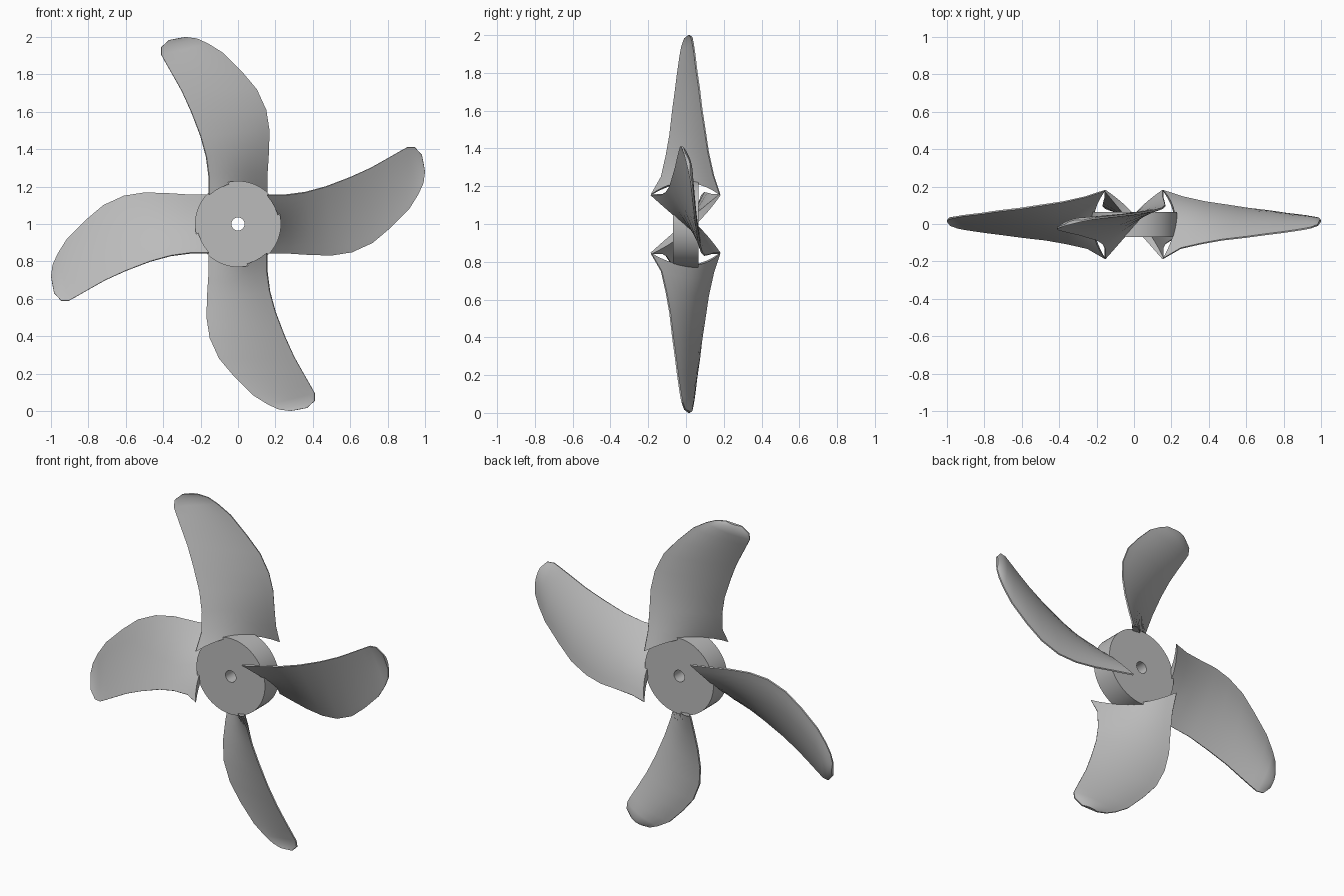
import bpy, bmesh, math
from mathutils import Vector

cube = bpy.data.objects.get("Cube")
if cube:
    bpy.data.objects.remove(cube, do_unlink=True)

grey = bpy.data.materials.new("plain grey")
grey.use_nodes = True
colour = (0.5, 0.5, 0.5, 1)
grey.diffuse_color = colour
grey.node_tree.nodes["Principled BSDF"].inputs["Base Color"].default_value = colour

CENTRE = Vector((0, 0, 1))
HUB_R, BORE_R, HUB_FRONT, HUB_BACK = 0.23, 0.035, -0.07, 0.065


def add_object(name, mesh, turn=0):
    obj = bpy.data.objects.new(name, mesh)
    bpy.context.collection.objects.link(obj)
    obj.location = CENTRE
    obj.rotation_euler.y = turn
    return obj


def finish_mesh(bm, name):
    bmesh.ops.recalc_face_normals(bm, faces=bm.faces)
    mesh = bpy.data.meshes.new(name)
    bm.to_mesh(mesh)
    bm.free()
    mesh.materials.append(grey)
    return mesh


def bridge(bm, a, b):
    n = len(a)
    for i in range(n):
        j = (i + 1) % n
        bm.faces.new((a[i], a[j], b[j], b[i]))


# Hub: a short tube with a small bore
bm = bmesh.new()
profile = [(HUB_R, HUB_FRONT), (HUB_R, HUB_BACK), (BORE_R, HUB_BACK), (BORE_R, HUB_FRONT)]
SIDES = 64
rings = []
for r, y in profile:
    angles = [math.tau * i / SIDES for i in range(SIDES)]
    rings.append([bm.verts.new((r * math.cos(a), y, r * math.sin(a))) for a in angles])
for i in range(4):
    bridge(bm, rings[i], rings[(i + 1) % 4])
hub = add_object("hub", finish_mesh(bm, "hub"))

# Blade edges from root to tip, as x, y, z from the hub centre
front_edge = [(-.155, -.185, .155), (-.155, -.13, .25), (-.17, -.105, .36), (-.2, -.085, .47),
              (-.25, -.07, .6), (-.3, -.055, .71), (-.345, -.045, .79), (-.385, -.035, .86),
              (-.41, -.028, .905), (-.41, -.02, .945), (-.37, -.006, .983)]
back_edge = [(.155, .18, .155), (.155, .145, .26), (.163, .118, .38), (.167, .1, .5),
             (.15, .083, .61), (.1, .07, .72), (.02, .056, .815), (-.08, .044, .915),
             (-.16, .035, .965), (-.22, .028, .992), (-.28, .016, 1.0)]
root_bulge = {0: .065, 1: .03, 2: .01}   # the root follows the round hub
STEPS = 10

bm = bmesh.new()
sections = []
for k, (p, q) in enumerate(zip(front_edge, back_edge)):
    p, q = Vector(p), Vector(q)
    chord = q - p
    normal = Vector((-chord.y, chord.x, 0)).normalized()
    t = k / (len(front_edge) - 1)
    half = 0.022 - 0.013 * t
    camber = 0.015 if k < len(front_edge) - 1 else 0.005
    back, front = [], []
    for s in range(STEPS + 1):
        u = 2 * s / STEPS - 1
        arch = 1 - u * u
        mid = p + chord * (s / STEPS) + normal * camber * arch
        mid.z += root_bulge.get(k, 0) * arch
        thick = normal * (0.004 + (half - 0.004) * arch)
        back.append(bm.verts.new(mid + thick))
        front.append(bm.verts.new(mid - thick))
    sections.append(back + front[::-1])
for a, b in zip(sections, sections[1:]):
    bridge(bm, a, b)
# Close root and tip with strips of quads
for ring in (sections[0], sections[-1]):
    for s in range(STEPS):
        bm.faces.new((ring[s], ring[s + 1], ring[-2 - s], ring[-1 - s]))
blade_mesh = finish_mesh(bm, "blade")

# Four blades around the hub
names = ["top_blade", "left_blade", "bottom_blade", "right_blade"]
blades = [add_object(n, blade_mesh, i * math.pi / 2) for i, n in enumerate(names)]

# Smooth shading with crisp rims
bpy.ops.object.select_all(action='DESELECT')
for obj in (hub, blades[0]):
    obj.select_set(True)
bpy.context.view_layer.objects.active = hub
bpy.ops.object.shade_smooth_by_angle(angle=math.radians(35))
